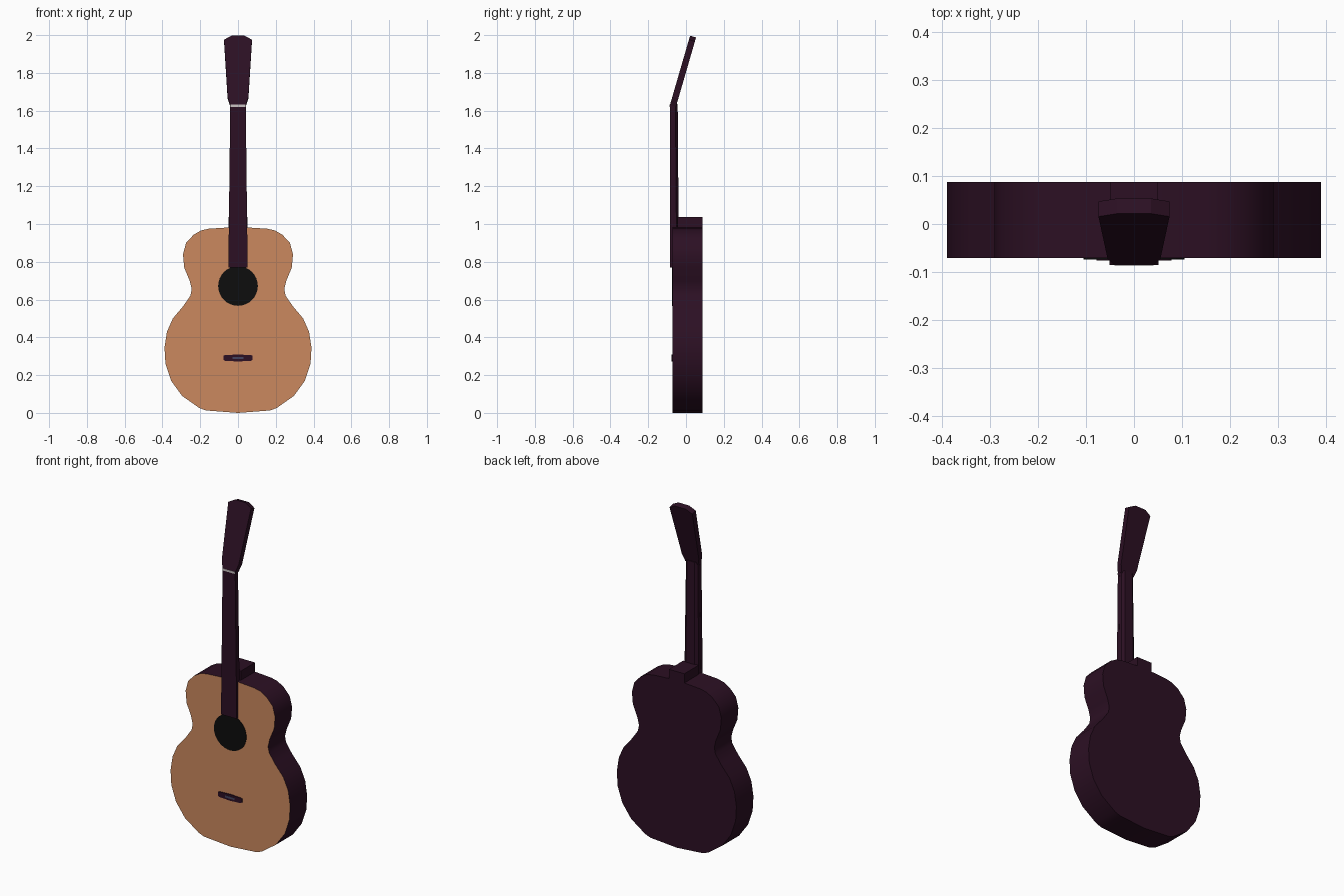
import bpy, bmesh, math
from mathutils import Matrix, Vector

if "Cube" in bpy.data.objects:
    bpy.data.objects.remove(bpy.data.objects["Cube"])


def mat(name, r, g, b):
    m = bpy.data.materials.new(name)
    m.diffuse_color = (r, g, b, 1)
    m.use_nodes = True
    m.node_tree.nodes["Principled BSDF"].inputs["Base Color"].default_value = m.diffuse_color
    return m


dark = mat("dark plum wood", 0.025, 0.005, 0.017)
tan = mat("tan top wood", 0.60, 0.25, 0.112)
black = mat("black", 0.004, 0.004, 0.004)
bone = mat("bone", 0.6, 0.55, 0.55)
grey = mat("blue grey", 0.06, 0.06, 0.12)


def finish(name, bm, mats, smooth=False):
    bmesh.ops.recalc_face_normals(bm, faces=bm.faces)
    me = bpy.data.meshes.new(name)
    bm.to_mesh(me)
    bm.free()
    for m in mats:
        me.materials.append(m)
    ob = bpy.data.objects.new(name, me)
    bpy.context.collection.objects.link(ob)
    if smooth:
        bpy.ops.object.select_all(action='DESELECT')
        ob.select_set(True)
        bpy.context.view_layer.objects.active = ob
        bpy.ops.object.shade_smooth_by_angle(angle=math.radians(35))
    return ob


def loft(bm, a, b):
    """Solid between two matching loops; returns the first cap."""
    va = [bm.verts.new(p) for p in a]
    vb = [bm.verts.new(p) for p in b]
    cap = bm.faces.new(va)
    bm.faces.new(vb[::-1])
    n = len(va)
    for i in range(n):
        j = (i + 1) % n
        bm.faces.new((va[i], va[j], vb[j], vb[i]))
    return cap


def mirrored(half):
    """Close a right-hand outline with its reflection in x = 0."""
    return half + [(-x, z) for x, z in reversed(half) if x > 0]


def slab(name, outline, y0, y1, mats, smooth=False, tilt=None):
    bm = bmesh.new()
    cap = loft(bm, [(x, y0, z) for x, z in outline], [(x, y1, z) for x, z in outline])
    cap.material_index = len(mats) - 1
    if tilt:
        angle, pivot = tilt
        bmesh.ops.rotate(bm, verts=bm.verts, cent=Vector(pivot),
                         matrix=Matrix.Rotation(-angle, 3, 'X'))
    return finish(name, bm, mats, smooth)


def rect(w, z0, z1, w1=None):
    w1 = w if w1 is None else w1
    return [(w, z0), (w1, z1), (-w1, z1), (-w, z0)]


# Body: figure-eight outline, tan front face
body = [(0, 0), (0.17, 0.013), (0.205, 0.026), (0.296, 0.09), (0.354, 0.17),
        (0.384, 0.26), (0.389, 0.345), (0.376, 0.43), (0.345, 0.50), (0.29, 0.565),
        (0.252, 0.62), (0.245, 0.655), (0.256, 0.70), (0.285, 0.77), (0.291, 0.84),
        (0.275, 0.90), (0.235, 0.943), (0.195, 0.966), (0.155, 0.975), (0, 0.985)]
slab("body", mirrored(body), -0.071, 0.087, [dark, tan], True)

# Sound hole and bridge
hole = [(0.105 * math.cos(t * math.tau / 32), 0.672 + 0.105 * math.sin(t * math.tau / 32))
        for t in range(32)]
slab("sound_hole", hole, -0.074, -0.070, [black])
slab("bridge", mirrored([(0, 0.272), (0.07, 0.276), (0.078, 0.281), (0.078, 0.302),
                         (0.07, 0.306), (0, 0.309)]), -0.076, -0.070, [dark])
slab("saddle", rect(0.03, 0.284, 0.296), -0.0775, -0.075, [grey])

# Heel block
slab("heel", rect(0.05, 0.96, 1.036), -0.045, 0.087, [dark])

# Fingerboard and chamfered neck
slab("fingerboard", rect(0.051, 0.77, 1.632, 0.041), -0.085, -0.069, [dark])


def neck_section(w, z, back):
    return [(w, -0.0695, z), (w * 0.95, back - 0.012, z), (w * 0.6, back, z),
            (-w * 0.6, back, z), (-w * 0.95, back - 0.012, z), (-w, -0.0695, z)]


bm = bmesh.new()
loft(bm, neck_section(0.048, 0.98, -0.039), neck_section(0.041, 1.635, -0.044))
finish("neck", bm, [dark])

# Nut
slab("nut", rect(0.041, 1.620, 1.632), -0.0865, -0.08, [bone])

# Headstock, tilted backwards
head = [(0.041, 1.630), (0.055, 1.675), (0.074, 1.990), (0.035, 2.012)]
slab("headstock", mirrored(head), -0.085, -0.052, [dark],
     tilt=(math.radians(16.2), (0, -0.085, 1.630)))
